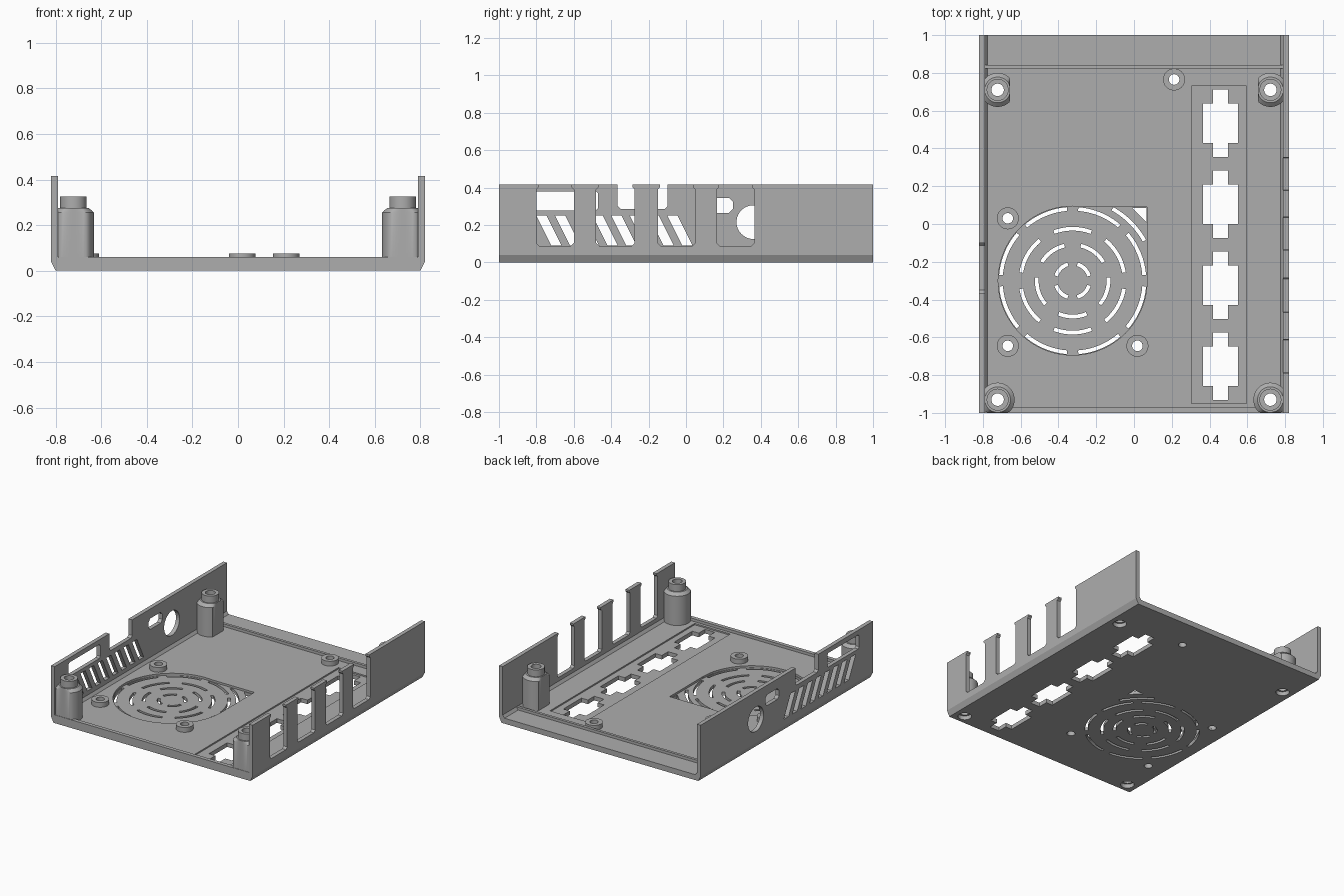
import bpy, bmesh
from math import sin, cos, pi, radians

cube = bpy.data.objects.get("Cube")
if cube:
    bpy.data.objects.remove(cube, do_unlink=True)

grey = bpy.data.materials.new("plain grey")
grey.use_nodes = True
COLOUR = (0.42, 0.42, 0.42, 1)
grey.diffuse_color = COLOUR
grey.node_tree.nodes["Principled BSDF"].inputs["Base Color"].default_value = COLOUR

FLOOR = 0.04


def finish(name, bm):
    bmesh.ops.recalc_face_normals(bm, faces=bm.faces)
    mesh = bpy.data.meshes.new(name)
    bm.to_mesh(mesh)
    bm.free()
    mesh.materials.append(grey)
    obj = bpy.data.objects.new(name, mesh)
    bpy.context.collection.objects.link(obj)
    return obj


def prism(bm, points, low, high, axis="z"):
    """Extrude a 2D outline along one axis."""
    place = {"x": lambda p, t: (t, p[0], p[1]),
             "y": lambda p, t: (p[0], t, p[1]),
             "z": lambda p, t: (p[0], p[1], t)}[axis]
    a = [bm.verts.new(place(p, low)) for p in points]
    b = [bm.verts.new(place(p, high)) for p in points]
    bm.faces.new(a)
    bm.faces.new(b)
    for i in range(len(a)):
        j = (i + 1) % len(a)
        bm.faces.new((a[i], a[j], b[j], b[i]))


def rect(u0, u1, v0, v1):
    return [(u0, v0), (u1, v0), (u1, v1), (u0, v1)]


def soft_rect(u0, u1, v0, v1, c):
    return [(u0 + c, v0), (u1 - c, v0), (u1, v0 + c), (u1, v1 - c),
            (u1 - c, v1), (u0 + c, v1), (u0, v1 - c), (u0, v0 + c)]


def arc(u, v, r, start, end, n):
    return [(u + r * cos(start + (end - start) * i / n),
             v + r * sin(start + (end - start) * i / n)) for i in range(n + 1)]


def disc(u, v, r, n=40):
    return arc(u, v, r, 0, 2 * pi, n)[:-1]


def carve(target, cutter):
    """Subtract the cutter, bake the result and drop the cutter."""
    cutter.hide_render = True
    mod = target.modifiers.new("cut", "BOOLEAN")
    mod.object = cutter
    mod.solver = "EXACT"
    baked = bpy.data.meshes.new_from_object(
        target.evaluated_get(bpy.context.evaluated_depsgraph_get()))
    target.modifiers.clear()
    target.data = baked
    bpy.data.objects.remove(cutter, do_unlink=True)


def tube(name, x, y, profile, clamp=lambda px, py: (px, py), n=48):
    """Revolve a closed (radius, height) loop, with optional flats."""
    bm = bmesh.new()
    rings = []
    for r, z in profile:
        rings.append([bm.verts.new((*clamp(px, py), z)) for px, py in disc(x, y, r, n)])
    for k, ring in enumerate(rings):
        nxt = rings[(k + 1) % len(rings)]
        for i in range(n):
            j = (i + 1) % n
            bm.faces.new((ring[i], ring[j], nxt[j], nxt[i]))
    return finish(name, bm)


# Tray: floor and two side walls with chamfered bottom edges
half = [(0.80, 0), (0.82, 0.04), (0.82, 0.415), (0.79, 0.415), (0.79, 0.06), (0.775, FLOOR)]
bm = bmesh.new()
prism(bm, half + [(-x, z) for x, z in reversed(half)], -1, 1, "y")
tray = finish("tray", bm)

# Shallow recesses: port channel and fan seat
bm = bmesh.new()
prism(bm, rect(0.305, 0.595, -0.95, 0.73), 0.03, 0.1)
carve(tray, finish("channel_cutter", bm))
FX, FY = -0.325, -0.3
bm = bmesh.new()
prism(bm, disc(FX, FY, 0.394, 96), 0.025, 0.1)
carve(tray, finish("fan_seat_cutter", bm))
bm = bmesh.new()
prism(bm, rect(FX, 0.07, FY, 0.09), 0.025, 0.1)
carve(tray, finish("fan_corner_cutter", bm))

# Openings through the floor
bm = bmesh.new()
for k in range(4):
    cy = 0.534 - 0.429 * k
    x0, x1, x2, x3 = 0.365, 0.418, 0.497, 0.55
    side = [(x1, 0.178), (x1, 0.105), (x0, 0.105), (x0, -0.105), (x1, -0.105), (x1, -0.178)]
    other = [(x0 + x3 - x, -y) for x, y in side]
    prism(bm, [(x, cy + y) for x, y in side + other], -0.1, 0.2)


def slot(radius, middle, span):
    m, s = radians(middle), radians(span / 2)
    outer = arc(FX, FY, radius + 0.01, m - s, m + s, 14)
    inner = arc(FX, FY, radius - 0.01, m + s, m - s, 14)
    prism(bm, outer + inner, -0.1, 0.2)


# Fan grille rings: radius, slot count, first angle, slot span
for radius, count, first, span in ((0.09, 4, 45, 58), (0.19, 5, 270, 46),
                                   (0.275, 6, 90, 42), (0.38, 8, 22.5, 36)):
    for k in range(count):
        slot(radius, first + 360 / count * k, span)
slot(0.435, 45, 32)
prism(bm, [(0.065, 0.085), (-0.01, 0.085), (0.065, 0.01)], -0.1, 0.2)

# Screw holes
posts = [(sx * 0.722, y) for sx in (-1, 1) for y in (-0.93, 0.71)]
pads = [(-0.668, 0.03), (-0.668, -0.645), (0.018, -0.645), (0.212, 0.765)]
for x, y in posts:
    prism(bm, disc(x, y, 0.046), -0.1, 0.2)
for x, y in pads:
    prism(bm, disc(x, y, 0.028), -0.1, 0.2)
carve(tray, finish("floor_cutter", bm))

# Side openings on the left wall: four bays, open at the top
bm = bmesh.new()
for y0, y1 in ((-0.80, -0.60), (-0.48, -0.275), (-0.15, 0.05), (0.165, 0.365)):
    prism(bm, [(y0 + 0.015, 0.088), (y1 - 0.015, 0.088), (y1, 0.103), (y1, 0.39),
               (y1 - 0.012, 0.402), (y1 - 0.012, 0.5), (y0 + 0.012, 0.5),
               (y0 + 0.012, 0.402), (y0, 0.39), (y0, 0.103)], 0.78, 0.9, "x")

# Right wall: slot, notch, small socket, round socket and slanted vents
prism(bm, soft_rect(-0.84, -0.47, 0.277, 0.38, 0.012), -0.9, -0.7, "x")
prism(bm, [(-0.365, 0.3), (-0.35, 0.285), (-0.115, 0.285), (-0.1, 0.3),
           (-0.1, 0.5), (-0.365, 0.5)], -0.9, -0.7, "x")
prism(bm, soft_rect(0.09, 0.25, 0.265, 0.345, 0.02), -0.9, -0.7, "x")
prism(bm, disc(0.36, 0.215, 0.09), -0.9, -0.7, "x")
for k in range(8):
    y = -0.80 + 0.1 * k
    prism(bm, [(y, 0.25), (y + 0.055, 0.25), (y + 0.135, 0.09), (y + 0.08, 0.09)],
          -0.9, -0.7, "x")
carve(tray, finish("wall_cutter", bm))

# Raised lips across the front and near the back
for name, y0, y1 in (("front_lip", -1, -0.972), ("back_lip", 0.822, 0.842)):
    bm = bmesh.new()
    prism(bm, rect(-0.795, 0.795, FLOOR - 0.005, 0.06), y0, y1, "y")
    finish(name, bm)

# Corner screw posts, flattened where they meet the walls
post_profile = [(0.033, 0.03), (0.09, 0.03), (0.09, 0.255), (0.068, 0.275),
                (0.058, 0.275), (0.058, 0.325), (0.033, 0.325)]
for x, y in posts:
    inner = 0.657 if y > 0 else 0.5
    sign = 1 if x > 0 else -1

    def flats(px, py, s=sign, i=inner):
        return s * min(max(abs(px), i), 0.80), max(py, -0.997)

    label = ("back" if y > 0 else "front") + ("_left" if x > 0 else "_right")
    post = tube(label + "_post", x, y, post_profile, flats)

# Low mounting pads
for i, (x, y) in enumerate(pads):
    tube("mounting_pad_%d" % (i + 1), x, y,
         [(0.028, 0.01), (0.058, 0.01), (0.058, 0.075), (0.028, 0.075)])

# Smooth the round parts, keep edges crisp
for obj in bpy.context.collection.objects:
    if obj.name.endswith("_post") or obj.name.startswith("mounting_pad"):
        bpy.ops.object.select_all(action="DESELECT")
        obj.select_set(True)
        bpy.context.view_layer.objects.active = obj
        bpy.ops.object.shade_smooth_by_angle(angle=radians(30))
